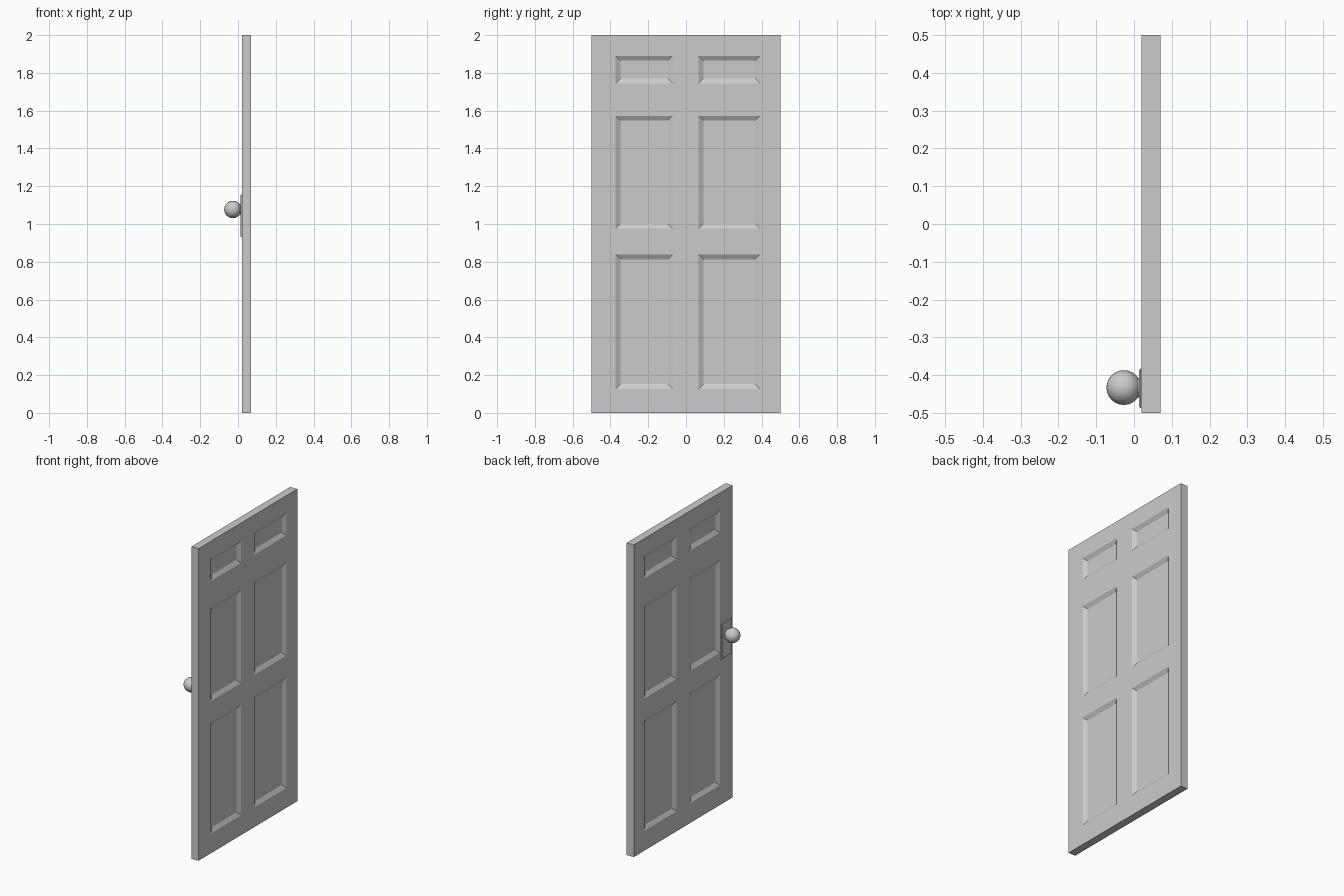
import bpy, bmesh, math
from mathutils import Matrix

if "Cube" in bpy.data.objects:
    bpy.data.objects.remove(bpy.data.objects["Cube"])

X0, X1 = 0.02, 0.07                      # back and front face of the slab
COLS = [(-0.372, -0.071), (0.067, 0.391)]
ROWS = [(0.127, 0.838), (0.975, 1.573), (1.745, 1.89)]


def finish(bm, name, smooth=False):
    bmesh.ops.recalc_face_normals(bm, faces=bm.faces[:])
    mesh = bpy.data.meshes.new(name)
    bm.to_mesh(mesh)
    bm.free()
    obj = bpy.data.objects.new(name, mesh)
    bpy.context.collection.objects.link(obj)
    for p in mesh.polygons:
        p.use_smooth = smooth
    return obj


# Door slab: a grid of stiles and rails, thickened, panels sunk on both faces
bm = bmesh.new()
ys = [-0.5] + [v for c in COLS for v in c] + [0.5]
zs = [0.0] + [v for r in ROWS for v in r] + [2.0]
grid = [[bm.verts.new((X0, y, z)) for z in zs] for y in ys]
for i in range(len(ys) - 1):
    for j in range(len(zs) - 1):
        bm.faces.new((grid[i][j], grid[i + 1][j], grid[i + 1][j + 1], grid[i][j + 1]))
ext = bmesh.ops.extrude_face_region(bm, geom=bm.faces[:], use_keep_orig=True)
bmesh.ops.translate(bm, vec=(X1 - X0, 0, 0),
                    verts=[g for g in ext["geom"] if isinstance(g, bmesh.types.BMVert)])
bmesh.ops.recalc_face_normals(bm, faces=bm.faces[:])


def is_panel(f):
    c = f.calc_center_median()
    return (abs(f.normal.x) > 0.9
            and any(a < c.y < b for a, b in COLS)
            and any(a < c.z < b for a, b in ROWS))


bmesh.ops.inset_individual(bm, faces=[f for f in bm.faces if is_panel(f)],
                           thickness=0.025, depth=-0.015, use_even_offset=True)
finish(bm, "door_slab")

# Lock plate with a chamfered face
bm = bmesh.new()
bmesh.ops.create_cube(bm, size=1, matrix=Matrix.Translation((0.018, -0.435, 1.043))
                      @ Matrix.Diagonal((0.01, 0.104, 0.225, 1)))
front = [e for e in bm.edges if all(v.co.x < 0.018 for v in e.verts)]
bmesh.ops.bevel(bm, geom=front, offset=0.004, segments=1, affect='EDGES')
finish(bm, "lock_plate")

# Knob and its short neck
turn = Matrix.Rotation(math.pi / 2, 4, 'Y')
bm = bmesh.new()
bmesh.ops.create_uvsphere(bm, u_segments=16, v_segments=12, radius=0.046,
                          matrix=Matrix.Translation((-0.027, -0.433, 1.077)) @ turn)
finish(bm, "knob", smooth=True)

bm = bmesh.new()
bmesh.ops.create_cone(bm, cap_ends=True, segments=16, radius1=0.026, radius2=0.026, depth=0.02,
                      matrix=Matrix.Translation((0.006, -0.433, 1.077)) @ turn)
finish(bm, "knob_neck")
